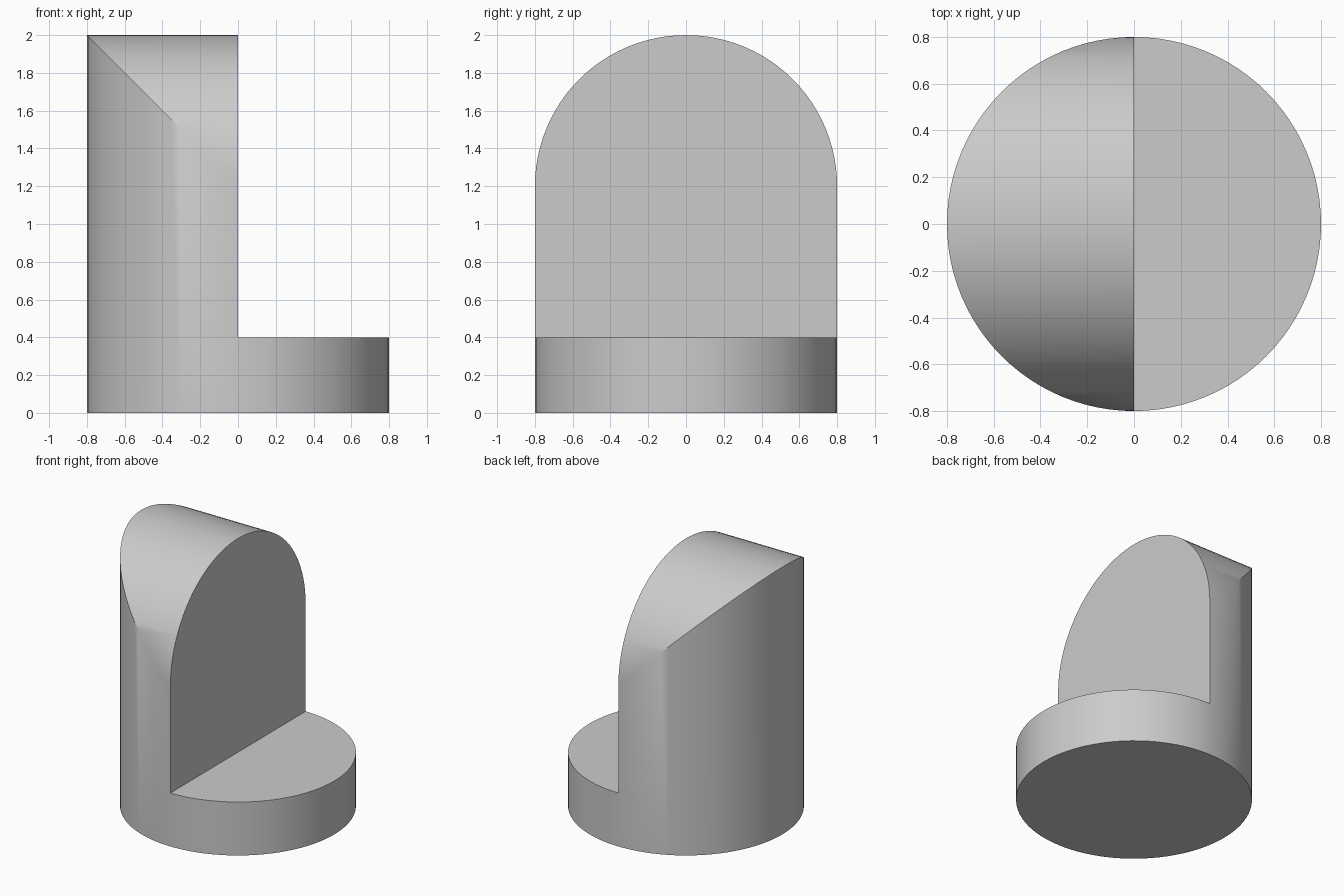
import bpy, bmesh
from math import sin, cos, pi, radians

if "Cube" in bpy.data.objects:
    bpy.data.objects.remove(bpy.data.objects["Cube"])

R, BASE, SPRING, N = 0.8, 0.4, 1.2, 48

bm = bmesh.new()
angles = [-pi / 2 + pi * i / N for i in range(N + 1)]


def row(sign, height, ends=None):
    """Half-circle of vertices; the two end vertices can be shared."""
    verts = []
    for i, t in enumerate(angles):
        if ends and i in (0, N):
            verts.append(ends[0 if i == 0 else -1])
        else:
            verts.append(bm.verts.new((sign * R * cos(t), R * sin(t), height(t))))
    return verts


arch = lambda t: SPRING + R * cos(t)
back_low = row(-1, lambda t: 0)
front_low = row(1, lambda t: 0, back_low)
step = row(1, lambda t: BASE)
back_top = row(-1, arch)
face_arc = row(0, arch, back_top)

# Curved walls and barrel-shaped roof
for i in range(N):
    j = i + 1
    wall = [back_low[i], back_low[j], back_top[j], back_top[i]]
    if i == 0:
        wall.append(step[0])
    if j == N:
        wall.insert(2, step[N])
    bm.faces.new(wall)
    bm.faces.new((front_low[i], front_low[j], step[j], step[i]))
    roof = [back_top[i], back_top[j], face_arc[j], face_arc[i]]
    bm.faces.new(list(dict.fromkeys(roof)))

# Flat upright face, step and underside
bm.faces.new([step[0], step[N]] + face_arc[::-1])
bm.faces.new(step)
bm.faces.new(back_low + front_low[-2:0:-1])
bmesh.ops.recalc_face_normals(bm, faces=bm.faces)

mesh = bpy.data.meshes.new("arched_stepped_cylinder")
bm.to_mesh(mesh)
bm.free()
obj = bpy.data.objects.new("arched_stepped_cylinder", mesh)
bpy.context.collection.objects.link(obj)
bpy.context.view_layer.objects.active = obj
obj.select_set(True)
bpy.ops.object.shade_smooth_by_angle(angle=radians(30))
